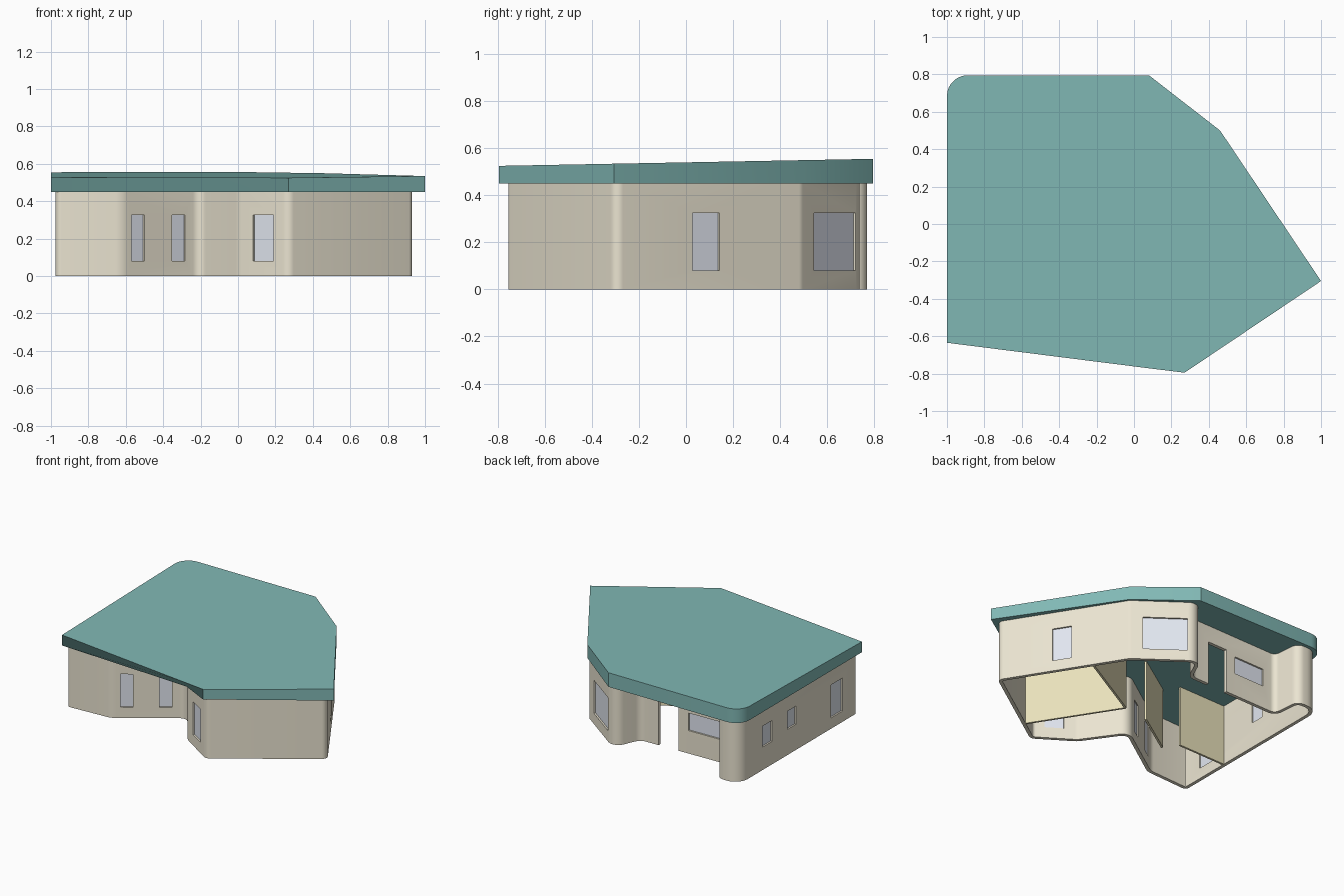
import bpy, bmesh
from math import tan, radians, pi, atan2, cos, sin
from mathutils import Vector, Matrix

if "Cube" in bpy.data.objects:
    bpy.data.objects.remove(bpy.data.objects["Cube"])

THICK = 0.025
WALL_H = 0.45

def material(name, rgb):
    m = bpy.data.materials.new(name)
    m.diffuse_color = (*rgb, 1)
    m.use_nodes = True
    m.node_tree.nodes["Principled BSDF"].inputs["Base Color"].default_value = m.diffuse_color
    return m

CREAM = material("cream_wall", (0.83, 0.78, 0.64))
STRAW = material("straw_wall", (0.82, 0.76, 0.50))
TEAL = material("teal_roof", (0.22, 0.48, 0.46))
GLASS = material("glass", (0.76, 0.80, 0.88))

def finish(bm, name, mat=None):
    bmesh.ops.recalc_face_normals(bm, faces=bm.faces)
    me = bpy.data.meshes.new(name)
    bm.to_mesh(me)
    bm.free()
    ob = bpy.data.objects.new(name, me)
    bpy.context.collection.objects.link(ob)
    if mat:
        me.materials.append(mat)
    return ob

def rounded(points, seg=7):
    """Closed outline with an arc of the given radius at each corner."""
    out = []
    for i, (x, y, r) in enumerate(points):
        p = Vector((x, y))
        if r == 0:
            out.append(p)
            continue
        a = (p - Vector(points[i - 1][:2])).normalized()
        b = (Vector(points[(i + 1) % len(points)][:2]) - p).normalized()
        turn = atan2(a.x * b.y - a.y * b.x, a.dot(b))
        start = p - a * r * tan(abs(turn) / 2)
        s = 1 if turn > 0 else -1
        n = Vector((-a.y, a.x)) * s
        for k in range(seg + 1):
            t = abs(turn) * k / seg
            out.append(start + a * r * sin(t) + n * r * (1 - cos(t)))
    return out

def inset(path, d):
    """Mitred offset to the left of a counterclockwise outline."""
    out = []
    for i, p in enumerate(path):
        a = (p - path[i - 1]).normalized()
        b = (path[(i + 1) % len(path)] - p).normalized()
        na, nb = Vector((-a.y, a.x)), Vector((-b.y, b.x))
        out.append(p + (na + nb) * d / (1 + na.dot(nb)))
    return out

def add_box(bm, x, y, angle, size, z0, z1):
    m = (Matrix.Translation((x, y, (z0 + z1) / 2)) @ Matrix.Rotation(angle, 4, 'Z')
         @ Matrix.Diagonal((size[0], size[1], z1 - z0, 1)))
    bmesh.ops.create_cube(bm, size=1, matrix=m)

# Outer wall shell with rounded corners
outline = rounded([
    (-0.975, -0.62, 0.03), (-0.62, -0.60, 0.12), (-0.20, -0.31, 0.05),
    (0.0, -0.59, 0.12), (0.27, -0.765, 0.05), (0.945, -0.30, 0.04),
    (0.45, 0.49, 0.06), (0.06, 0.775, 0.07), (-0.03, 0.575, 0.06),
    (-0.77, 0.555, 0.04), (-0.79, 0.77, 0.06), (-0.975, 0.77, 0.10)])
bm = bmesh.new()
rings = [[bm.verts.new((p.x, p.y, z)) for p in path]
         for path, z in ((outline, 0), (outline, WALL_H),
                         (inset(outline, THICK), WALL_H), (inset(outline, THICK), 0))]
n = len(outline)
for r in range(4):
    lo, hi = rings[r], rings[(r + 1) % 4]
    for i in range(n):
        j = (i + 1) % n
        bm.faces.new((lo[i], lo[j], hi[j], hi[i]))
walls = finish(bm, "outer_walls", CREAM)

# Windows: name, x, y on the outer face, wall direction, width, sill, head
windows = [
    ("front_window_left", -0.535, -0.541, 34.6, 0.085, 0.08, 0.325),
    ("front_window_middle", -0.318, -0.391, 34.6, 0.085, 0.08, 0.325),
    ("front_window_right", 0.135, -0.678, -33, 0.13, 0.08, 0.325),
    ("right_window", 0.704, 0.085, 122, 0.136, 0.08, 0.325),
    ("back_right_window", 0.255, 0.632, 143.8, 0.30, 0.08, 0.325),
    ("back_window", -0.54, 0.561, 181.5, 0.25, 0.17, 0.30),
    ("left_window_back", -0.975, 0.44, 270, 0.115, 0.17, 0.325),
    ("left_window_middle", -0.975, 0.155, 270, 0.10, 0.19, 0.325),
    ("left_window_front", -0.975, -0.375, 270, 0.14, 0.08, 0.325)]
cut = bmesh.new()
add_box(cut, -0.255, 0.56, radians(1.5), (0.16, 0.12), -0.1, 0.325)   # back doorway
for name, x, y, deg, w, z0, z1 in windows:
    a = radians(deg)
    add_box(cut, x, y, a, (w, 0.10), z0, z1)
    bm = bmesh.new()
    d = THICK * 0.6
    add_box(bm, x - sin(a) * d, y + cos(a) * d, a, (w, 0.006), z0, z1)
    finish(bm, name + "_pane", GLASS)
cutter = finish(cut, "opening_cutter")
mod = walls.modifiers.new("openings", 'BOOLEAN')
mod.operation = 'DIFFERENCE'
mod.solver = 'EXACT'
mod.object = cutter
bpy.context.view_layer.objects.active = walls
walls.select_set(True)
bpy.ops.object.modifier_apply(modifier=mod.name)
bpy.data.objects.remove(cutter)
bpy.ops.object.shade_smooth_by_angle(angle=radians(30))

# Interior partitions
for name, a, b in [
        ("partition_right_long", (0.425, -0.64), (0.04, -0.04)),
        ("partition_right_cross", (0.575, 0.26), (0.04, -0.04)),
        ("partition_middle", (-0.16, -0.07), (-0.49, -0.29)),
        ("partition_left", (-0.96, -0.20), (-0.56, -0.19))]:
    a, b = Vector(a), Vector(b)
    d, c = b - a, (a + b) / 2
    bm = bmesh.new()
    add_box(bm, c.x, c.y, atan2(d.y, d.x), (d.length, 0.015), 0, WALL_H)
    finish(bm, name, STRAW)

# Gently sloping roof slab; the fascia's lower edge bends in at the front
def slope(y):
    return 0.54 + 0.0188 * y

def roof_path(bend_y):
    return rounded([(-1, -0.635, 0), (0.06, bend_y, 0), (0.27, -0.795, 0), (1, -0.305, 0),
                    (0.46, 0.50, 0), (0.08, 0.795, 0), (-1, 0.795, 0.11)])
bm = bmesh.new()
low = [bm.verts.new((p.x, p.y, WALL_H)) for p in roof_path(-0.69)]
top = [bm.verts.new((p.x, p.y, slope(p.y))) for p in roof_path(-0.769)]
bm.faces.new(low[::-1])
bm.faces.new(top)
for i in range(len(low)):
    j = (i + 1) % len(low)
    bm.faces.new((low[i], low[j], top[j], top[i]))
roof = finish(bm, "roof", TEAL)
bpy.ops.object.select_all(action='DESELECT')
bpy.context.view_layer.objects.active = roof
roof.select_set(True)
bpy.ops.object.shade_smooth_by_angle(angle=radians(20))
